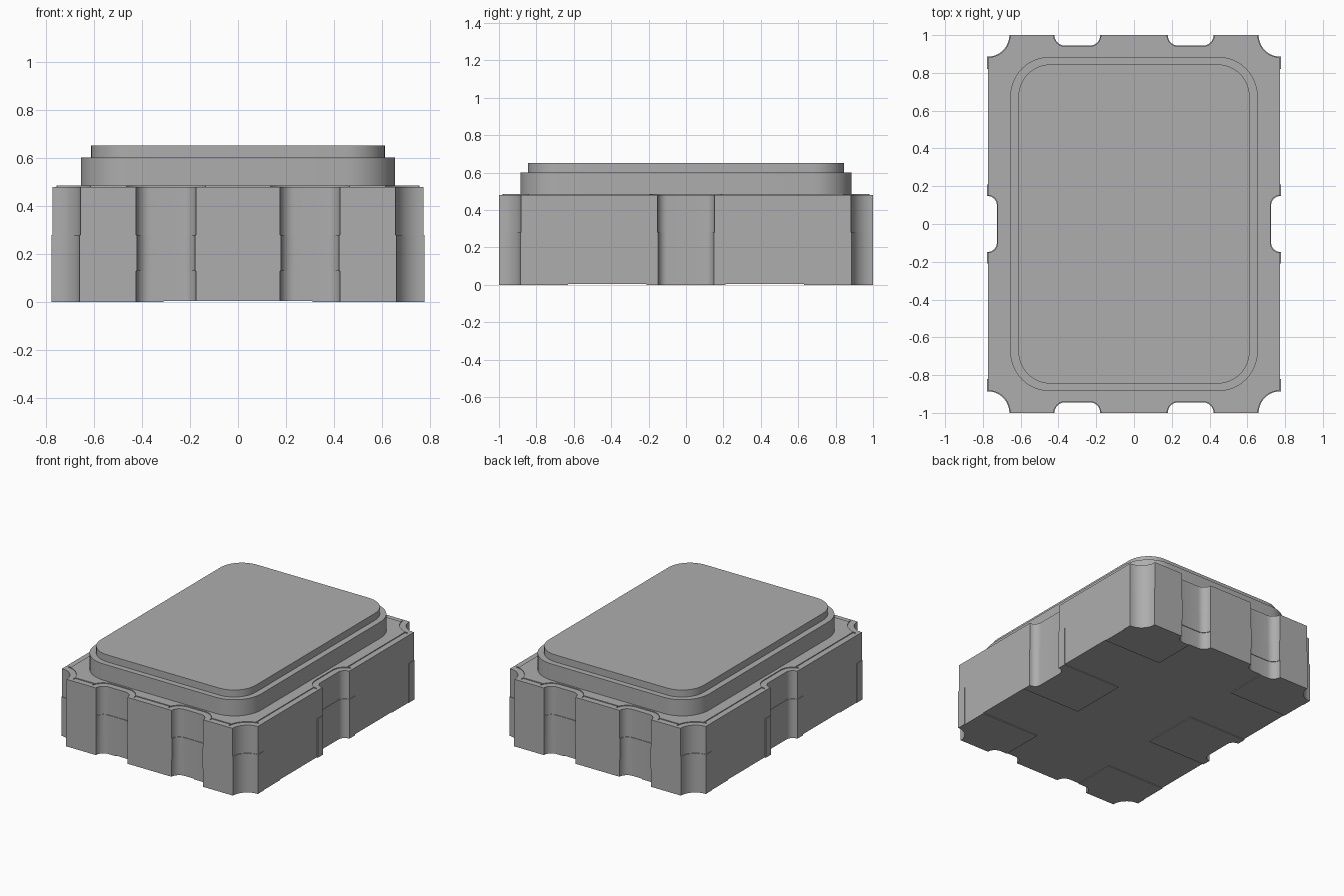
import bpy
import bmesh
from math import cos, sin, pi
from mathutils import Vector

if "Cube" in bpy.data.objects:
    bpy.data.objects.remove(bpy.data.objects["Cube"], do_unlink=True)

HX, HY = 0.774, 1.0                 # half width and half length of the body
BASE, TOP, PLATE_TOP = 0.005, 0.48, 0.486
PLATING_TOP, FILM = 0.28, 0.004
PAD_X = 0.31                        # inner edge of the solder pads

grey = bpy.data.materials.new("neutral grey")
grey.use_nodes = True
grey.diffuse_color = (0.42, 0.42, 0.425, 1)
grey.node_tree.nodes["Principled BSDF"].inputs["Base Color"].default_value = grey.diffuse_color


def arc(cx, cy, r, a0, a1, n=8):
    """Points on an arc; angles are in quarter turns."""
    steps = [(a0 + (a1 - a0) * i / n) * pi / 2 for i in range(n + 1)]
    return [Vector((cx + r * cos(a), cy + r * sin(a))) for a in steps]


def flip(points, sx, sy):
    """Mirror a path, keeping its turning direction."""
    out = [Vector((p.x * sx, p.y * sy)) for p in points]
    return out[::-1] if sx * sy < 0 else out


def all_round(quarter):
    """Complete an outline from its +x +y quarter."""
    return (quarter + flip(quarter, -1, 1) + flip(quarter, -1, -1) + flip(quarter, 1, -1))


def offset(points, d, closed=False):
    """Shift a path to its left by d with mitred corners."""
    out, n = [], len(points)
    for i, p in enumerate(points):
        before = points[i - 1] if i or closed else None
        after = points[(i + 1) % n] if i < n - 1 or closed else None
        dirs = [(b - a).normalized() for a, b in ((before, p), (p, after)) if a and b]
        normals = [Vector((-t.y, t.x)) for t in dirs]
        m = sum(normals, Vector((0, 0))).normalized()
        out.append(p + m * d / max(m.dot(normals[0]), 0.3))
    return out


def prism(name, points, z0, z1):
    """Extrude a flat outline between two heights."""
    bm = bmesh.new()
    face = bm.faces.new([bm.verts.new((p.x, p.y, z0)) for p in points])
    new = bmesh.ops.extrude_face_region(bm, geom=[face])["geom"]
    verts = [v for v in new if isinstance(v, bmesh.types.BMVert)]
    bmesh.ops.translate(bm, verts=verts, vec=(0, 0, z1 - z0))
    bmesh.ops.recalc_face_normals(bm, faces=bm.faces)
    mesh = bpy.data.meshes.new(name)
    bm.to_mesh(mesh)
    bm.free()
    mesh.materials.append(grey)
    obj = bpy.data.objects.new(name, mesh)
    bpy.context.collection.objects.link(obj)
    bpy.ops.object.select_all(action='DESELECT')
    obj.select_set(True)
    bpy.context.view_layer.objects.active = obj
    bpy.ops.object.shade_smooth_by_angle(angle=pi / 6)


def film(name, path, z0, z1):
    """Thin plating that lies on the outside of a wall path."""
    prism(name, path + offset(path, -FILM)[::-1], z0, z1)


def rounded(hx, hy, r):
    return all_round(arc(hx - r, hy - r, r, 0, 1, 12))


# Wall recesses, running counter-clockwise round the body
half_side = arc(HX, 0.10, 0.052, 2, 1)
corner_notch = arc(HX, HY, 0.118, 3, 2, 12)
notch_start = arc(0.365, HY, 0.06, 4, 3)
notch_end = arc(0.235, HY, 0.06, 3, 2)
end_notch = notch_start + notch_end

# Ceramic body with recesses at corners, ends and sides
outline = all_round(half_side + corner_notch + end_notch)
prism("body", outline, BASE, TOP)

# Thin seal layer following the body outline, then seal ring and lid
prism("seal_layer", offset(outline, 0.042, closed=True), TOP, PLATE_TOP)
prism("seal_ring", rounded(0.655, 0.885, 0.21), PLATE_TOP, 0.602)
prism("lid", rounded(0.612, 0.845, 0.17), 0.602, 0.652)

# Corner pads, corner plating with a side tab, and end recess bands
corner_path = [Vector((HX, 0.82))] + corner_notch
corner_pad = ([Vector((PAD_X, 0.63)), Vector((HX, 0.63))] + corner_notch
              + notch_start + [Vector((PAD_X, HY - 0.06))])
for sx, x_name in ((1, "left"), (-1, "right")):
    for sy, y_name in ((1, "back"), (-1, "front")):
        place = y_name + "_" + x_name
        prism("corner_pad_" + place, flip(corner_pad, sx, sy), 0, BASE)
        film("corner_plating_" + place, flip(corner_path, sx, sy), 0, PLATING_TOP)
        film("end_band_" + place, flip(end_notch, sx, sy), 0.13, PLATING_TOP)

# Middle pads and side recess plating with tabs
side_path = ([Vector((HX, -0.21))] + flip(half_side, 1, -1)
             + half_side + [Vector((HX, 0.21))])
middle_pad = [Vector((PAD_X, -0.21))] + side_path + [Vector((PAD_X, 0.21))]
for sx, x_name in ((1, "left"), (-1, "right")):
    prism("middle_pad_" + x_name, flip(middle_pad, sx, 1), 0, BASE)
    film("side_plating_" + x_name, flip(side_path, sx, 1), 0, PLATING_TOP)
